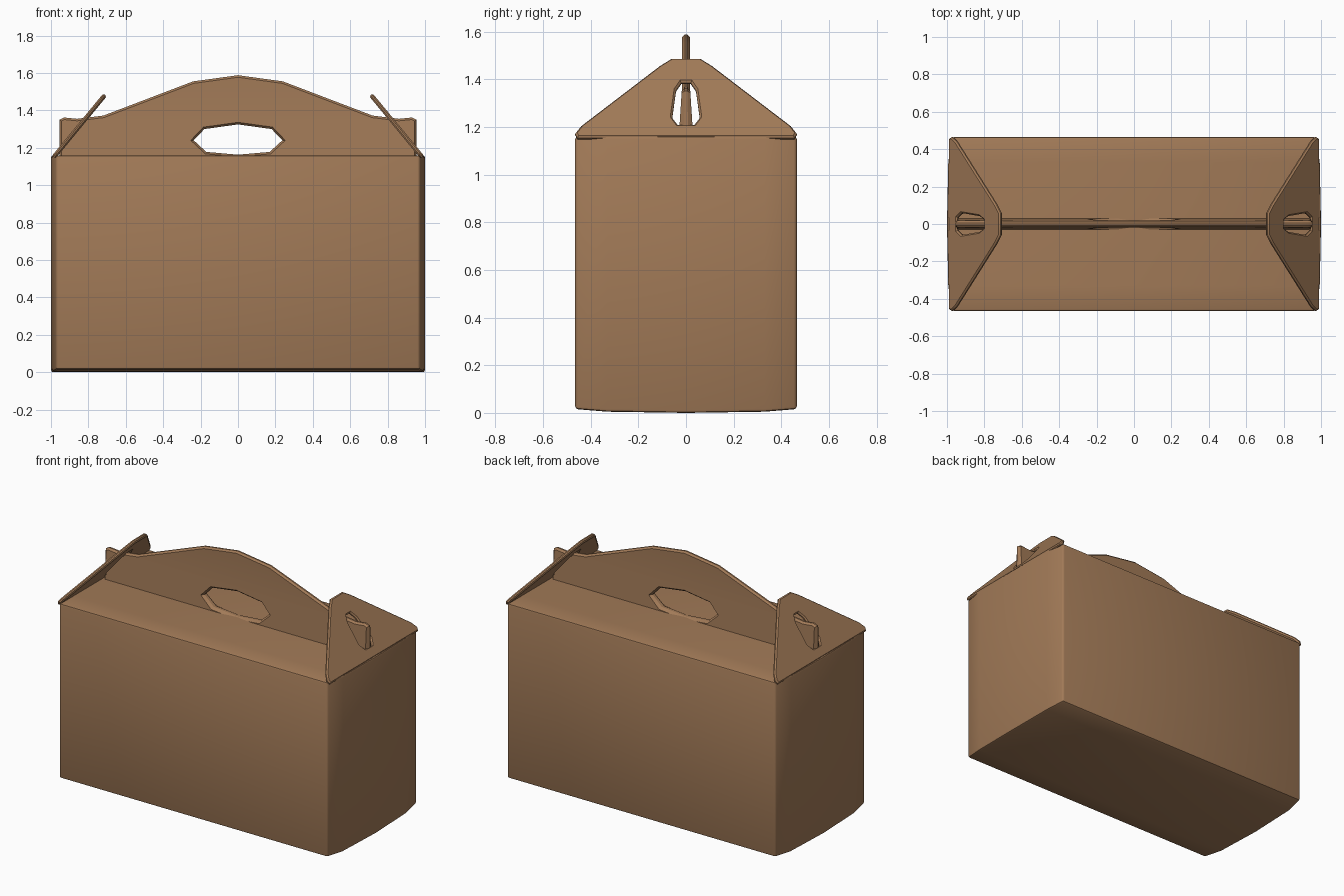
import bpy, bmesh, math
from mathutils import Matrix, Vector

if "Cube" in bpy.data.objects:
    bpy.data.objects.remove(bpy.data.objects["Cube"])

card = bpy.data.materials.new("brown_card")
card.diffuse_color = (0.36, 0.195, 0.096, 1)
card.use_nodes = True
card.node_tree.nodes["Principled BSDF"].inputs["Base Color"].default_value = card.diffuse_color
TOP = 1.16


def finish(ob, angle=40):
    bpy.ops.object.select_all(action='DESELECT')
    ob.select_set(True)
    bpy.context.view_layer.objects.active = ob
    if ob.type == 'CURVE':
        bpy.ops.object.convert(target='MESH')
        ob = bpy.context.view_layer.objects.active
        bm = bmesh.new()
        bm.from_mesh(ob.data)
        bmesh.ops.remove_doubles(bm, verts=bm.verts, dist=0.0005)
        bm.to_mesh(ob.data)
        bm.free()
    bpy.ops.object.shade_smooth_by_angle(angle=math.radians(angle))
    return ob


def sheet(name, loops, matrix, half=0.005, edge=0.011):
    """Flat card cut from closed outlines (inner outlines become holes)."""
    cu = bpy.data.curves.new(name, 'CURVE')
    cu.dimensions, cu.fill_mode = '2D', 'BOTH'
    cu.extrude, cu.bevel_depth, cu.bevel_resolution, cu.offset = half, edge, 0, -edge
    for pts in loops:
        sp = cu.splines.new('POLY')
        sp.points.add(len(pts) - 1)
        for p, (x, y) in zip(sp.points, pts):
            p.co = (x, y, 0, 1)
        sp.use_cyclic_u = True
    ob = bpy.data.objects.new(name, cu)
    bpy.context.collection.objects.link(ob)
    cu.materials.append(card)
    ob.matrix_world = matrix
    return finish(ob)


def mirrored(half):
    """Right half from bottom to top -> full symmetric outline."""
    return half + [(-x, y) for x, y in reversed(half) if abs(x) > 1e-6]


# Box body: rows across the depth, with slightly bulged ends and bottom
rows = [(-0.465, 0.972, 0.016), (-0.33, 0.993, 0.005), (0, 1.0, 0.0),
        (0.33, 0.993, 0.005), (0.465, 0.972, 0.016)]
bm = bmesh.new()
ring = [[bm.verts.new(c) for c in ((-x, y, z), (x, y, z), (x, y, TOP), (-x, y, TOP))]
        for y, x, z in rows]
for a, b in zip(ring, ring[1:]):
    for i in range(4):
        j = (i + 1) % 4
        bm.faces.new((a[i], a[j], b[j], b[i]))
bm.faces.new(ring[0])
bm.faces.new(ring[-1])
bmesh.ops.recalc_face_normals(bm, faces=bm.faces)
sharp = [e for e in bm.edges if e.calc_face_angle() > 0.6]
bmesh.ops.bevel(bm, geom=sharp, offset=0.012, segments=2, profile=0.5, affect='EDGES')
me = bpy.data.meshes.new("box_body")
bm.to_mesh(me)
bm.free()
me.materials.append(card)
body = bpy.data.objects.new("box_body", me)
bpy.context.collection.objects.link(body)
finish(body)

# Upright carrying handle with grip hole
handle_outline = mirrored([(0.955, 1.145), (0.955, 1.35), (0.93, 1.362), (0.86, 1.355),
                           (0.72, 1.372), (0.24, 1.555), (0, 1.588)])
grip = mirrored([(0, 1.163), (0.17, 1.178), (0.237, 1.24), (0.18, 1.30), (0, 1.325)])
handle = sheet("carry_handle", [handle_outline, grip], Matrix.Rotation(math.pi / 2, 4, 'X'))
for v in handle.data.vertices:      # card spreads a little toward its base
    v.co.z *= 1 + max(0, 1.38 - v.co.y) * 4

# Folded end flaps, slotted over the handle ends
lean = Vector((-0.268, 0, 0.325))
rise = lean.z / lean.length
flap_outline = mirrored([(0.455, 1.15), (0.465, 1.168), (0.44, 1.20), (0.11, 1.452), (0.06, 1.483)])
slot = mirrored([(0.035, 1.205), (0.058, 1.235), (0.042, 1.35), (0.02, 1.382)])
for side, label in ((1, "right"), (-1, "left")):
    ax, ay = Vector((0, 1, 0)), Vector((lean.x * side, 0, lean.z)).normalized()
    m = Matrix((ax, ay, ax.cross(ay))).transposed().to_4x4()
    m.translation = (0.977 * side, 0, TOP)
    loops = [[(y, (z - TOP) / rise) for y, z in lp] for lp in (flap_outline, slot)]
    sheet(label + "_end_flap", loops, m, 0.004, 0.008)
